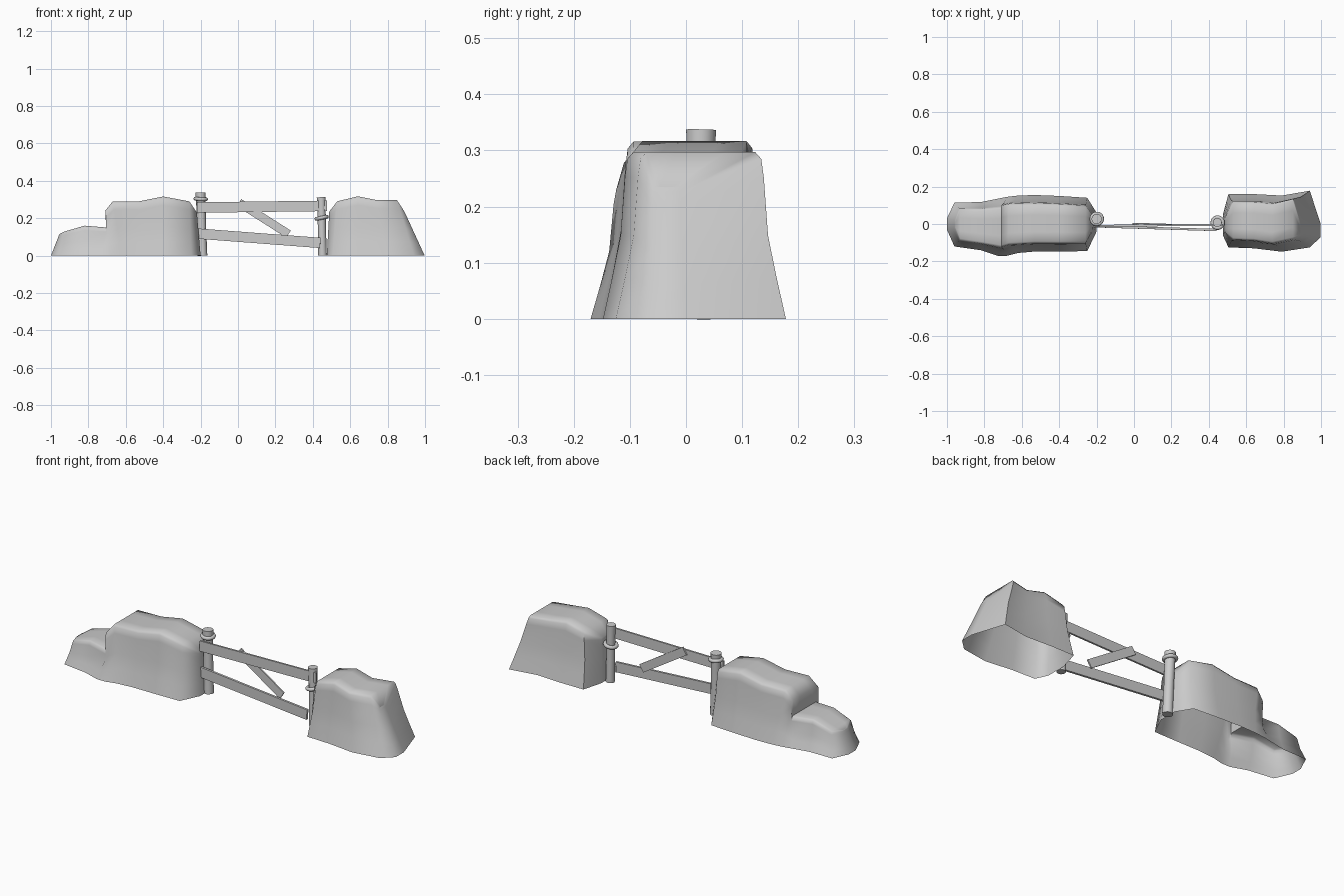
import bpy, bmesh, math
from mathutils import Vector

cube = bpy.data.objects.get("Cube")
if cube:
    bpy.data.objects.remove(cube, do_unlink=True)

stone = bpy.data.materials.new("plain_grey")
stone.use_nodes = True
grey = (0.6, 0.6, 0.6, 1)
stone.diffuse_color = grey
stone.node_tree.nodes["Principled BSDF"].inputs["Base Color"].default_value = grey


def finish(name, bm, angle):
    """Turn a bmesh into a shaded object with the shared material."""
    bmesh.ops.recalc_face_normals(bm, faces=bm.faces)
    mesh = bpy.data.meshes.new(name)
    bm.to_mesh(mesh)
    bm.free()
    mesh.materials.append(stone)
    obj = bpy.data.objects.new(name, mesh)
    bpy.context.collection.objects.link(obj)
    bpy.ops.object.select_all(action='DESELECT')
    obj.select_set(True)
    bpy.context.view_layer.objects.active = obj
    bpy.ops.object.shade_smooth_by_angle(angle=math.radians(angle))
    return obj


# Half profile of a mound: (height fraction, width fraction), foot to crown
HALF = [(0, 1), (0.25, 0.89), (0.5, 0.79), (0.85, 0.74), (0.96, 0.71), (1, 0.64), (1.0, 0.3)]


def mound(name, stations):
    """Loft an open-bottomed mound through stations along x.
    Station: foot x, crown x, height, front foot y, back foot y."""
    bm = bmesh.new()
    rings = []
    for foot, crown, height, front, back in stations:
        mid, half = (front + back) / 2, (back - front) / 2
        outline = [(t, -w) for t, w in HALF] + [(t, w) for t, w in reversed(HALF)]
        rings.append([bm.verts.new((foot + (crown - foot) * t, mid + half * w, height * t))
                      for t, w in outline])
    for a, b in zip(rings, rings[1:]):
        for i in range(len(a) - 1):
            bm.faces.new((a[i], a[i + 1], b[i + 1], b[i]))
    # close both narrow ends with strips across the profile
    for ring in (rings[0], rings[-1]):
        for i in range(len(ring) // 2 - 1):
            bm.faces.new((ring[i], ring[i + 1], ring[-2 - i], ring[-1 - i]))
    return finish(name, bm, 65)


def post(name, foot, top, radius, sides=14):
    """Round post between two points, slightly uneven along its length."""
    foot, top = Vector(foot), Vector(top)
    axis = top - foot
    turn = Vector((0, 0, 1)).rotation_difference(axis)
    bm = bmesh.new()
    rings = []
    for t, scale in ((0, 1), (0.4, 0.94), (0.8, 0.97), (1, 1.05)):
        ring = []
        for i in range(sides):
            a = math.tau * i / sides
            offset = turn @ Vector((math.cos(a), math.sin(a), 0)) * radius * scale
            ring.append(bm.verts.new(foot + axis * t + offset))
        rings.append(ring)
    for a, b in zip(rings, rings[1:]):
        for i in range(sides):
            j = (i + 1) % sides
            bm.faces.new((a[i], a[j], b[j], b[i]))
    bm.faces.new(rings[0])
    bm.faces.new(rings[-1])
    return finish(name, bm, 40)


def rope_ring(name, centre, tilt):
    """Rope loop around a post."""
    bpy.ops.mesh.primitive_torus_add(location=centre, rotation=tilt, major_radius=0.029,
                                     minor_radius=0.01, major_segments=18, minor_segments=8)
    obj = bpy.context.object
    obj.name = name
    obj.data.materials.append(stone)
    bpy.ops.object.shade_smooth()


def plank(name, start, end, width, thickness):
    """Flat board between two points, with upright cut ends."""
    start, end = Vector(start), Vector(end)
    along = (end - start).normalized()
    up = Vector((0, -1, 0)).cross(along).normalized()
    if up.z < 0:
        up.negate()
    side = along.cross(up)
    bm = bmesh.new()
    ends = []
    for p in (start, end):
        ends.append([bm.verts.new(p + up * u * width / 2 + side * s * thickness / 2)
                     for u, s in ((-1, -1), (1, -1), (1, 1), (-1, 1))])
    a, b = ends
    for i in range(4):
        j = (i + 1) % 4
        bm.faces.new((a[i], a[j], b[j], b[i]))
    bm.faces.new(a)
    bm.faces.new(b)
    return finish(name, bm, 30)


# Long stepped mound on one side of the gate
mound("stepped_mound", [
    (-1.0, -0.955, 0.115, -0.03, 0.03),
    (-0.96, -0.93, 0.128, -0.12, 0.115),
    (-0.82, -0.82, 0.16, -0.14, 0.117),
    (-0.73, -0.70, 0.15, -0.17, 0.135),
    (-0.68, -0.71, 0.24, -0.17, 0.145),
    (-0.62, -0.67, 0.29, -0.155, 0.152),
    (-0.53, -0.53, 0.29, -0.147, 0.155),
    (-0.40, -0.40, 0.316, -0.147, 0.15),
    (-0.25, -0.26, 0.29, -0.145, 0.14),
    (-0.20, -0.22, 0.23, -0.04, 0.06),
])

# Short mound on the other side
mound("short_mound", [
    (0.475, 0.488, 0.235, -0.06, 0.05),
    (0.505, 0.53, 0.29, -0.125, 0.16),
    (0.64, 0.64, 0.317, -0.13, 0.16),
    (0.79, 0.74, 0.297, -0.148, 0.152),
    (0.94, 0.85, 0.297, -0.125, 0.178),
    (0.998, 0.89, 0.235, -0.07, 0.0),
])

# Gate posts with rope loops
post("right_post", (-0.19, 0.02, 0), (-0.2, 0.027, 0.337), 0.026)
rope_ring("right_rope", (-0.199, 0.027, 0.303), (0.05, 0.05, 0))
post("left_post", (0.452, 0.005, 0), (0.445, 0.008, 0.312), 0.023)
rope_ring("left_rope", (0.447, 0.007, 0.202), (0, -0.2, 0))

# Rails and diagonal brace
plank("top_rail", (-0.22, -0.01, 0.257), (0.475, -0.004, 0.266), 0.056, 0.01)
plank("bottom_rail", (-0.22, -0.012, 0.118), (0.44, -0.032, 0.068), 0.055, 0.012)
plank("brace", (0.005, 0.002, 0.283), (0.27, -0.006, 0.115), 0.045, 0.008)
